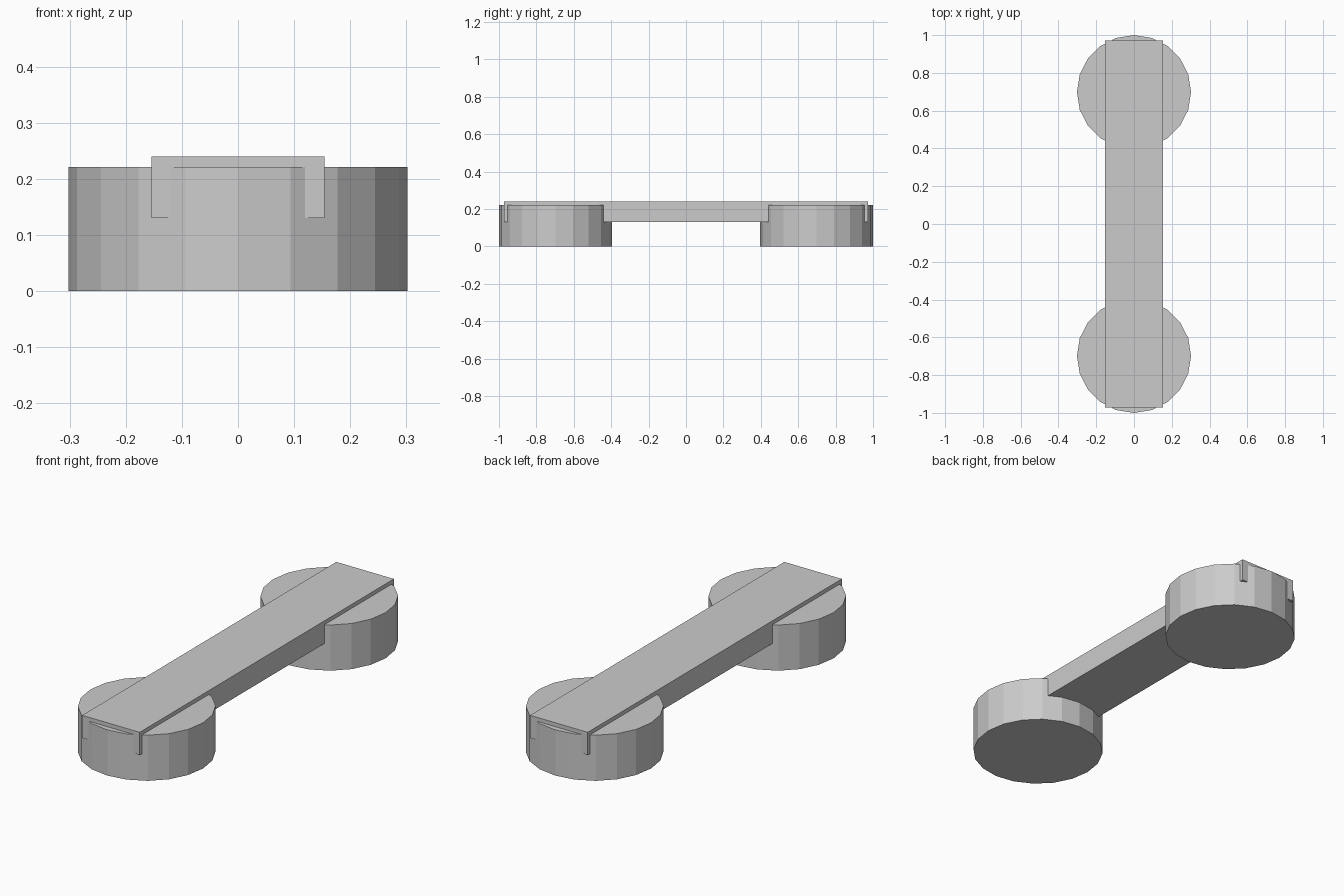
import bpy

if "Cube" in bpy.data.objects:
    bpy.data.objects.remove(bpy.data.objects["Cube"])

# Round end weights: 20-sided flat-faced drums
def drum(name, y):
    bpy.ops.mesh.primitive_cylinder_add(vertices=20, radius=0.302, depth=0.221,
                                        location=(0, y, 0.1105))
    bpy.context.object.name = name

for name, y in (("front_drum", -0.698), ("back_drum", 0.698)):
    drum(name, y)

# Connecting bar, sunk into the drums and standing slightly proud on top
bpy.ops.mesh.primitive_cube_add(size=1, location=(0, 0, 0.185))
bar = bpy.context.object
bar.name = "connecting_bar"
bar.scale = (0.308, 1.944, 0.11)
bpy.ops.object.transform_apply(location=False, rotation=False, scale=True)
